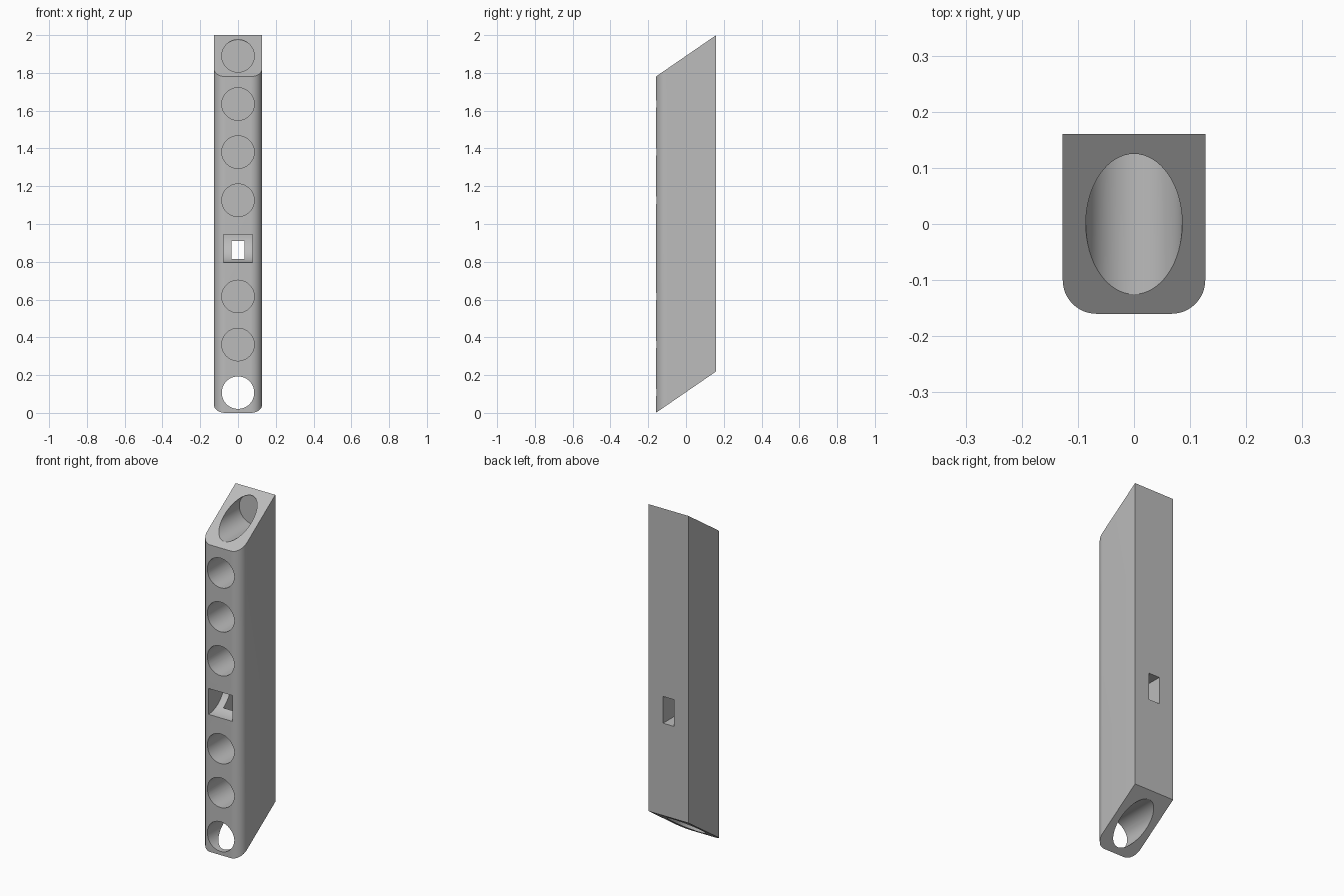
import bpy, bmesh
from math import sin, cos, pi
from mathutils import Vector, Matrix

cube = bpy.data.objects.get("Cube")
if cube:
    bpy.data.objects.remove(cube)

W, D, SLOPE, LENGTH = 0.127, 0.16, 0.6875, 1.78
CORNER, HOLE_R, HOLE_END = 0.06, 0.086, 0.135
FIRST, PITCH, POCKET_INDEX = 0.107, 0.2547, 3

grey = bpy.data.materials.new("plain grey")
grey.use_nodes = True
grey.diffuse_color = (0.5, 0.5, 0.5, 1)
grey.node_tree.nodes["Principled BSDF"].inputs["Base Color"].default_value = (0.5, 0.5, 0.5, 1)


def prism(name, profile, sweep):
    """Close a profile into a solid by sweeping it along a vector."""
    bm = bmesh.new()
    face = bm.faces.new([bm.verts.new(p) for p in profile])
    ext = bmesh.ops.extrude_face_region(bm, geom=[face])
    moved = [v for v in ext["geom"] if isinstance(v, bmesh.types.BMVert)]
    bmesh.ops.translate(bm, verts=moved, vec=sweep)
    bmesh.ops.recalc_face_normals(bm, faces=bm.faces)
    mesh = bpy.data.meshes.new(name)
    bm.to_mesh(mesh)
    bm.free()
    mesh.materials.append(grey)
    obj = bpy.data.objects.new(name, mesh)
    bpy.context.collection.objects.link(obj)
    return obj


def arc(cx, cy, r, start, end, steps):
    return [(cx + r * cos(start + (end - start) * i / steps),
             cy + r * sin(start + (end - start) * i / steps)) for i in range(steps + 1)]


# Slanted bar with two rounded front edges
outline = [(W, D), (-W, D)]
outline += arc(-W + CORNER, -D + CORNER, CORNER, pi, 1.5 * pi, 12)
outline += arc(W - CORNER, -D + CORNER, CORNER, 1.5 * pi, 2 * pi, 12)
bar = prism("perforated_bar", [(x, y, SLOPE * (y + D)) for x, y in outline], (0, 0, LENGTH))

cutters = []

# Row of blind round holes, the end ones breaking out through the slanted ends
for i in range(8):
    if i != POCKET_INDEX:
        circle = arc(0, FIRST + i * PITCH, HOLE_R, 0, 2 * pi, 64)[:-1]
        cutters.append(prism("hole_cutter", [(x, -0.3, z) for x, z in circle],
                             (0, 0.3 + HOLE_END, 0)))

# Square pocket with a scooped floor
top, size = 0.945, 0.15
scoop = [(-0.3, top), (-0.3, top - size)] + arc(-D, top, size, -pi / 2, 0, 16)
cutters.append(prism("pocket_cutter", [(-0.077, y, z) for y, z in scoop], (0.154, 0, 0)))

# Narrow slot entering from the back
slot = [(-0.035, 0.755), (0.035, 0.755), (0.035, 0.91), (-0.035, 0.91)]
cutters.append(prism("slot_cutter", [(x, -0.085, z) for x, z in slot], (0, 0.4, 0)))

bpy.context.view_layer.objects.active = bar
bar.select_set(True)
for c in cutters:
    mod = bar.modifiers.new("cut", "BOOLEAN")
    mod.operation, mod.solver, mod.object = "DIFFERENCE", "EXACT", c
    bpy.ops.object.modifier_apply(modifier=mod.name)
    bpy.data.objects.remove(c)

bpy.ops.object.select_all(action="DESELECT")
bar.select_set(True)
bpy.ops.object.shade_smooth_by_angle(angle=pi / 6)
